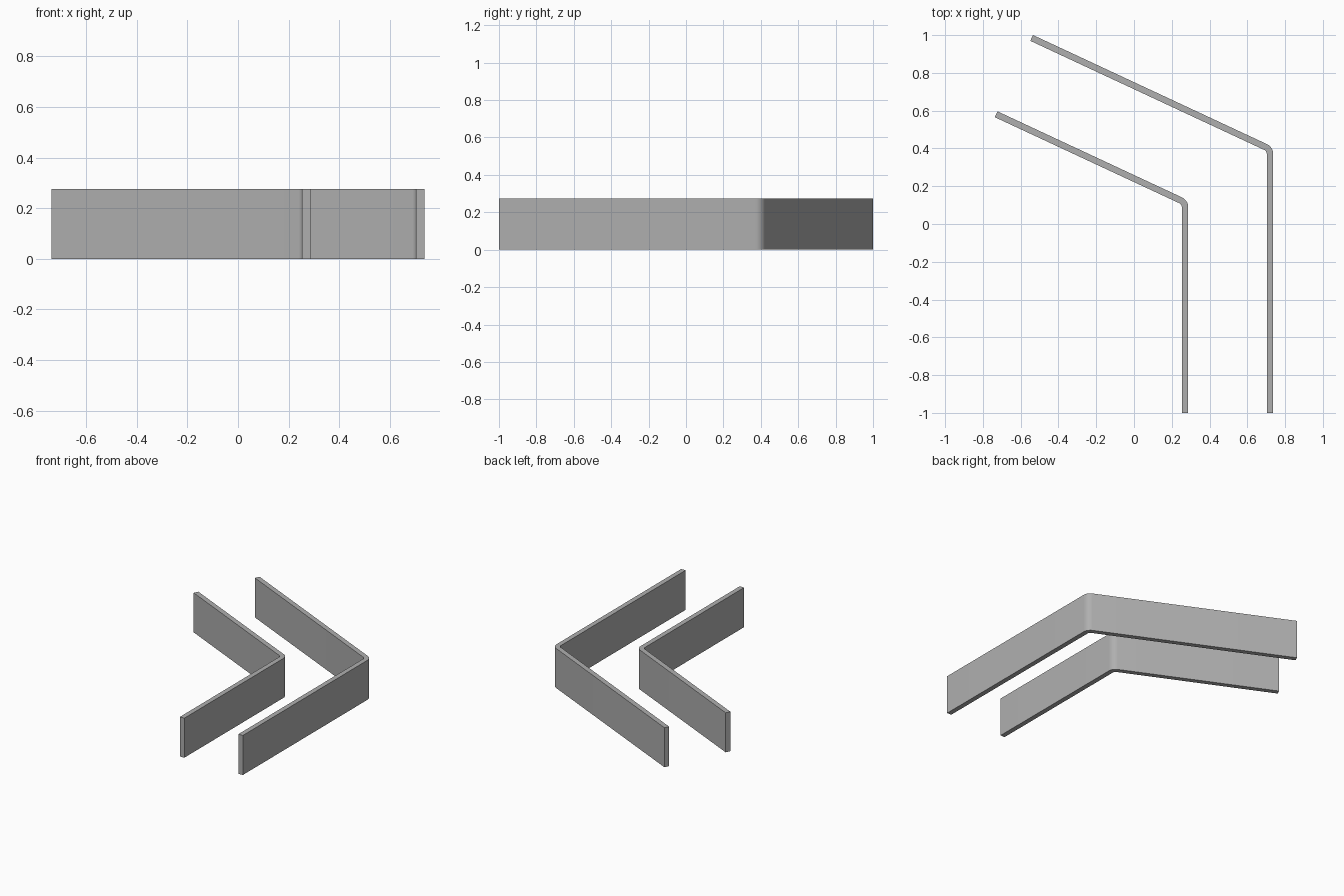
import bpy, bmesh, math
from mathutils import Vector

cube = bpy.data.objects.get("Cube")
if cube:
    bpy.data.objects.remove(cube, do_unlink=True)

HEIGHT, HALF, BEND_RADIUS, STEPS = 0.275, 0.017, 0.04, 8
SLANT = math.radians(25)
TURN = math.pi / 2 - SLANT

grey = bpy.data.materials.new("plain grey")
grey.use_nodes = True
colour = (0.43, 0.43, 0.43, 1)
grey.diffuse_color = colour
grey.node_tree.nodes["Principled BSDF"].inputs["Base Color"].default_value = colour


def bent_wall(name, x, end):
    """Strip running back along x, rounding a bend and slanting to its end."""
    corner_y = end.y - (x - end.x) * math.tan(SLANT)
    centre = Vector((x - BEND_RADIUS, corner_y - BEND_RADIUS * math.tan(TURN / 2)))

    # Centre line as (point, outward normal) pairs
    line = [(Vector((x, -1)), Vector((1, 0)))]
    for i in range(STEPS + 1):
        a = TURN * i / STEPS
        normal = Vector((math.cos(a), math.sin(a)))
        line.append((centre + normal * BEND_RADIUS, normal))
    line.append((end, line[-1][1]))

    # Sweep a rectangular section along the line
    bm = bmesh.new()
    rings = []
    for p, n in line:
        section = ((-HALF, 0), (HALF, 0), (HALF, HEIGHT), (-HALF, HEIGHT))
        rings.append([bm.verts.new((*(p + n * s), z)) for s, z in section])
    for a, b in zip(rings, rings[1:]):
        for i in range(4):
            j = (i + 1) % 4
            bm.faces.new((a[i], a[j], b[j], b[i]))
    bm.faces.new(rings[0])
    bm.faces.new(rings[-1])
    bmesh.ops.recalc_face_normals(bm, faces=bm.faces)
    mesh = bpy.data.meshes.new(name)
    bm.to_mesh(mesh)
    bm.free()
    mesh.materials.append(grey)

    obj = bpy.data.objects.new(name, mesh)
    bpy.context.collection.objects.link(obj)
    bpy.ops.object.select_all(action="DESELECT")
    obj.select_set(True)
    bpy.context.view_layer.objects.active = obj
    bpy.ops.object.shade_smooth_by_angle(angle=math.radians(30))


bent_wall("outer_wall", 0.72, Vector((-0.542, 0.985)))
bent_wall("inner_wall", 0.27, Vector((-0.73, 0.581)))
